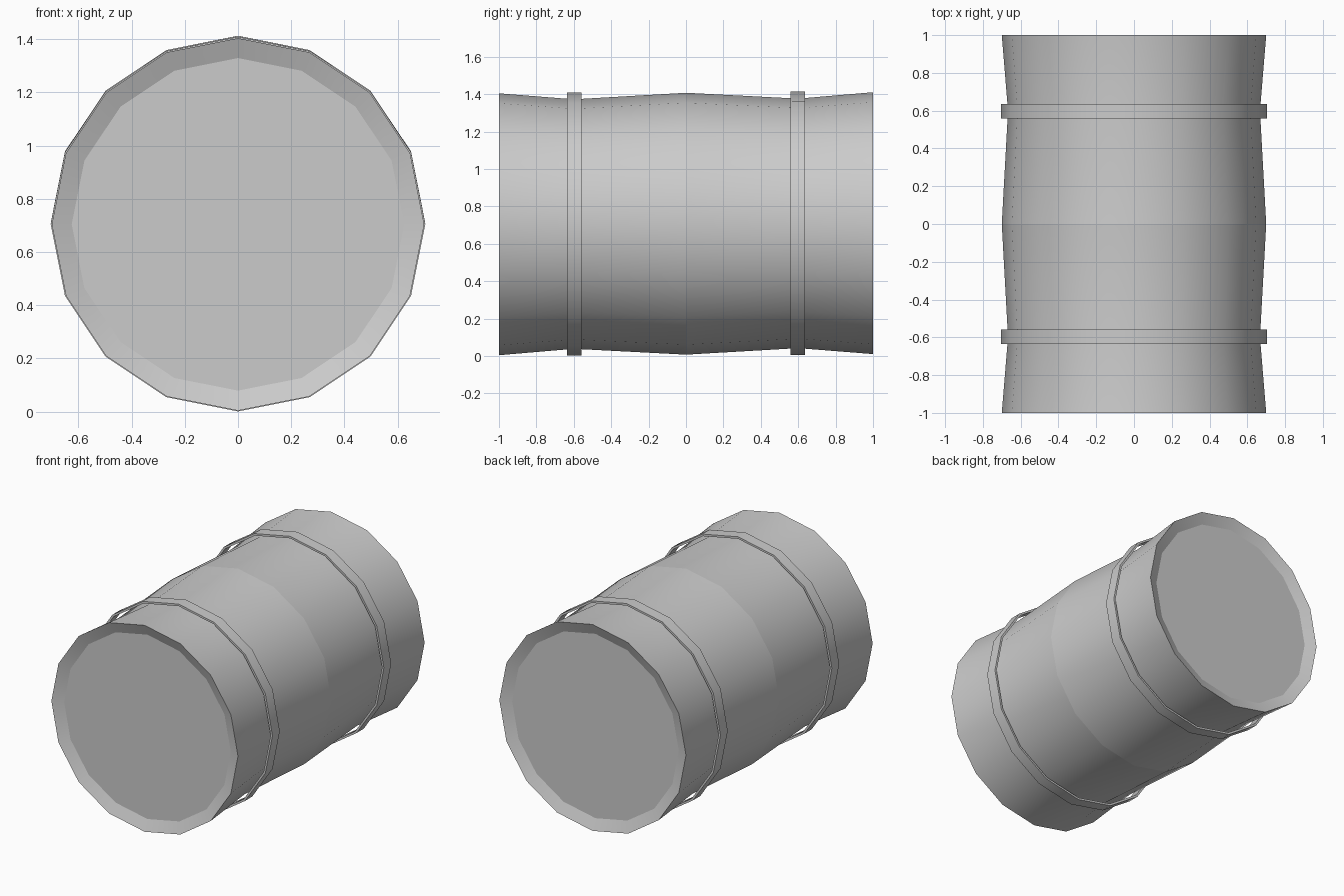
import bpy, bmesh
from math import sin, cos, tau, radians

if "Cube" in bpy.data.objects:
    bpy.data.objects.remove(bpy.data.objects["Cube"])

SIDES = 16
CENTRE_Z = 0.707
TILT = 0.003  # very slight lean of the barrel


def lathe(name, profile, closed=False, caps=False, sharp_y=None):
    """Spin (y, radius) points around the y axis."""
    bm = bmesh.new()
    rings = []
    for y, r in profile:
        rings.append([bm.verts.new((r * cos(tau * i / SIDES), y,
                                    r * sin(tau * i / SIDES) + CENTRE_Z + TILT * y))
                      for i in range(SIDES)])
    pairs = list(zip(rings, rings[1:]))
    if closed:
        pairs.append((rings[-1], rings[0]))
    for a, b in pairs:
        for i in range(SIDES):
            j = (i + 1) % SIDES
            bm.faces.new((a[i], a[j], b[j], b[i]))
    if caps:
        bm.faces.new(rings[0])
        bm.faces.new(rings[-1])
    bmesh.ops.recalc_face_normals(bm, faces=bm.faces)
    mesh = bpy.data.meshes.new(name)
    # smooth around the girth, crisp at rims and at the chosen ring
    for f in bm.faces:
        f.smooth = len(f.verts) == 4
    for e in bm.edges:
        at_ring = sharp_y is not None and all(abs(v.co.y - sharp_y) < 1e-4 for v in e.verts)
        if at_ring or e.calc_face_angle(0) > radians(30):
            e.smooth = False
    bm.to_mesh(mesh)
    bm.free()
    obj = bpy.data.objects.new(name, mesh)
    bpy.context.collection.objects.link(obj)
    return obj


# barrel wall with recessed, sloping lids at both ends
lathe("barrel_body",
      [(-0.97, 0.625), (-1.0, 0.70), (-0.6, 0.667), (0, 0.70),
       (0.6, 0.667), (1.0, 0.70), (0.97, 0.625)],
      caps=True, sharp_y=0)

# thin hoops standing slightly clear of the wall
for name, y in (("front_hoop", -0.597), ("back_hoop", 0.597)):
    lathe(name, [(y - 0.039, 0.704), (y + 0.039, 0.704),
                 (y + 0.039, 0.69), (y - 0.039, 0.69)], closed=True)
